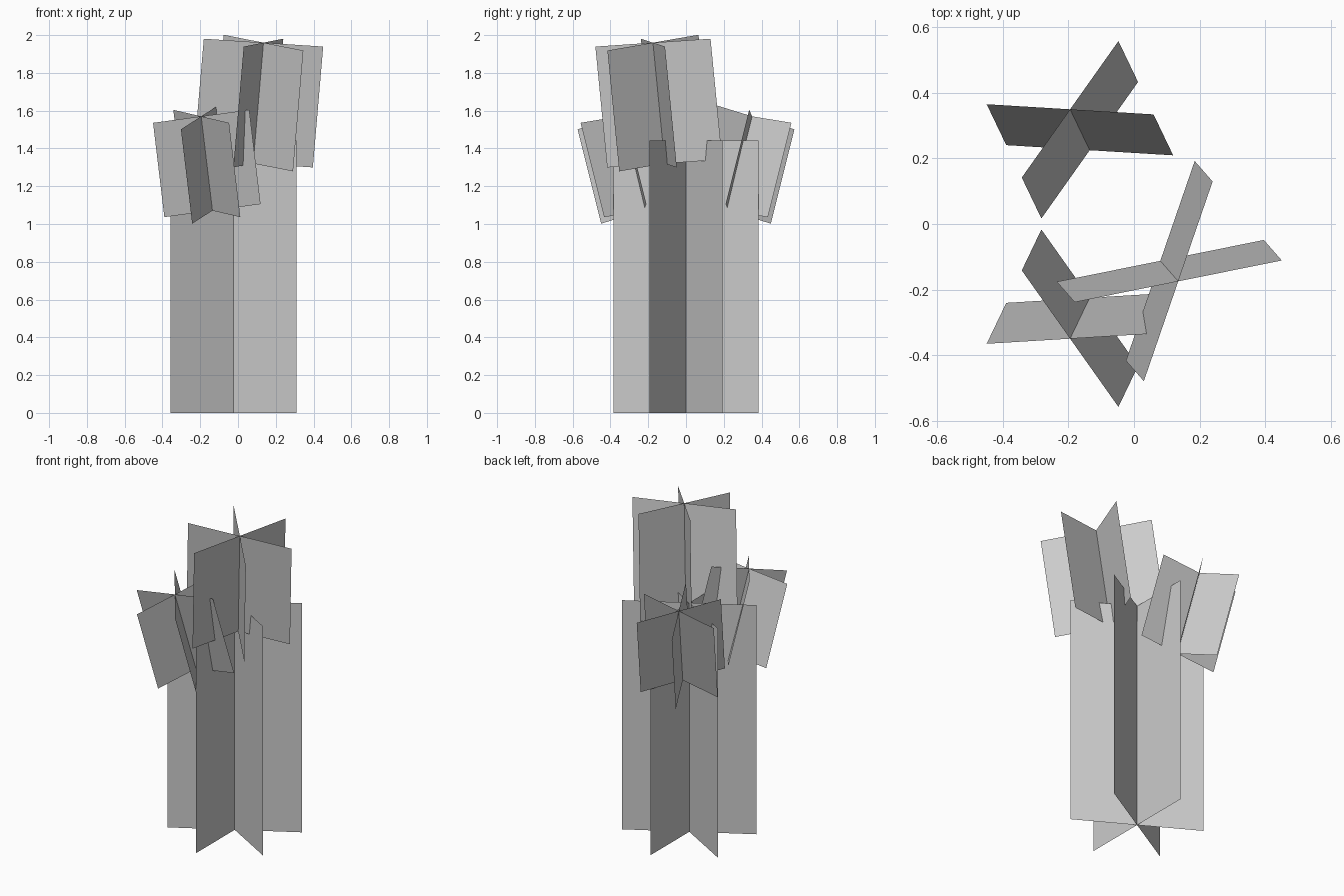
import bpy
import math
from mathutils import Vector

if "Cube" in bpy.data.objects:
    bpy.data.objects.remove(bpy.data.objects["Cube"])


def crossed_cards(name, top, length, radius, azimuth, tilt):
    """Three flat cards crossing at 60 degrees around an axis leaning toward azimuth."""
    az, t = math.radians(azimuth), math.radians(tilt)
    out = Vector((math.cos(az), math.sin(az), 0))
    up = Vector((0, 0, 1))
    axis = out * math.sin(t) + up * math.cos(t)
    e1 = out * math.cos(t) - up * math.sin(t)
    e2 = axis.cross(e1)
    top = Vector(top)
    base = top - axis * length
    verts, faces = [], []
    for i in range(3):
        a = math.radians(60 * i)
        d = (e1 * math.cos(a) + e2 * math.sin(a)) * radius
        n = len(verts)
        verts += [base - d, base + d, top + d, top - d]
        faces.append((n, n + 1, n + 2, n + 3))
    mesh = bpy.data.meshes.new(name)
    mesh.from_pydata(verts, [], faces)
    obj = bpy.data.objects.new(name, mesh)
    bpy.context.collection.objects.link(obj)
    return obj


# Upright main column
crossed_cards("trunk", (-0.023, 0, 1.443), 1.443, 0.385, 90, 0)

# Tall upper cluster leaning to the front right
crossed_cards("upper_cluster", (0.135, -0.175, 1.96), 0.645, 0.323, -48.8, 7.4)

# Mirrored pair of side clusters leaning outward
for side, label in ((1, "back"), (-1, "front")):
    crossed_cards(label + "_side_cluster", (-0.195, side * 0.35, 1.57),
                  0.518, 0.2575, side * 115.6, 15.5)
